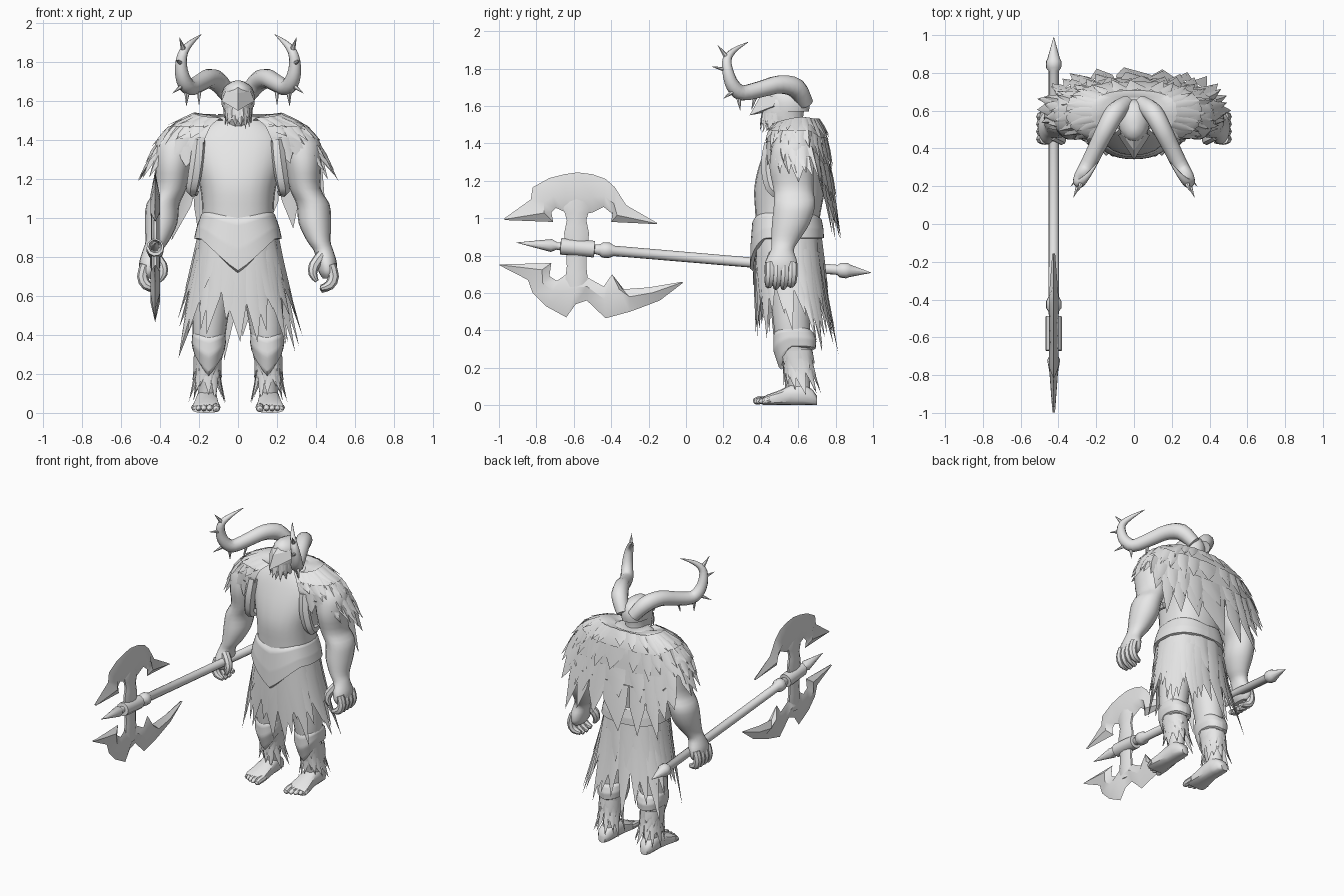
import bpy, bmesh, math, random
from mathutils import Vector as V

random.seed(7)
grey = bpy.data.materials.new("plain_grey")
grey.diffuse_color = (0.8, 0.8, 0.8, 1)


def finish(name, bm, mirror=False, angle=40, solid=True):
    if solid:
        bmesh.ops.recalc_face_normals(bm, faces=bm.faces)
    me = bpy.data.meshes.new(name)
    bm.to_mesh(me)
    bm.free()
    me.materials.append(grey)
    for p in me.polygons:
        p.use_smooth = True
    me.set_sharp_from_angle(angle=math.radians(angle))
    ob = bpy.data.objects.new(name, me)
    bpy.context.collection.objects.link(ob)
    if mirror:
        ob.modifiers.new("mirror", 'MIRROR').use_mirror_merge = False
    return ob


def spline(rows, k):
    """Catmull-Rom resampling of tuples."""
    if k < 2:
        return rows
    out = []
    for i in range(len(rows) - 1):
        a, b, c, d = (rows[max(0, min(len(rows) - 1, i + j))] for j in (-1, 0, 1, 2))
        for s in range(k):
            t = s / k
            out.append(tuple(0.5 * (2 * q + (r - p) * t + (2 * p - 5 * q + 4 * r - w) * t * t
                       + (3 * q - p - 3 * r + w) * t ** 3) for p, q, r, w in zip(a, b, c, d)))
    return out + [rows[-1]]


def add_loft(bm, rings):
    vs = [[bm.verts.new(p) for p in r] for r in rings]
    n = len(vs[0])
    for r0, r1 in zip(vs, vs[1:]):
        for i in range(n):
            j = (i + 1) % n
            bm.faces.new((r0[i], r0[j], r1[j], r1[i]))
    bm.faces.new(vs[0])
    bm.faces.new(vs[-1])


def sup(x, p):
    return math.copysign(abs(x) ** p, x)


def stack(name, rows, n=18, p=1.0, k=3, **kw):
    """Loft of horizontal rings (x, y, z, rx, ry)."""
    bm = bmesh.new()
    add_loft(bm, [[V((x + rx * sup(math.cos(2 * math.pi * i / n), p),
                      y + ry * sup(math.sin(2 * math.pi * i / n), p), z)) for i in range(n)]
                  for x, y, z, rx, ry in spline(rows, k)])
    return finish(name, bm, **kw)


def add_tube(bm, rows, n=8, k=1):
    """Tube through (x, y, z, r) rows."""
    rows = spline(rows, k)
    pts = [V(r[:3]) for r in rows]
    tan = [(pts[min(i + 1, len(pts) - 1)] - pts[max(i - 1, 0)]).normalized() for i in range(len(pts))]
    u, rings = tan[0].orthogonal().normalized(), []
    for i, c in enumerate(pts):
        if i:
            u = tan[i - 1].rotation_difference(tan[i]) @ u
        w = tan[i].cross(u)
        rings.append([c + max(rows[i][3], .001) * (u * math.cos(2 * math.pi * j / n)
                      + w * math.sin(2 * math.pi * j / n)) for j in range(n)])
    add_loft(bm, rings)


def tubes(name, lists, n=8, k=1, **kw):
    bm = bmesh.new()
    for rows in lists:
        add_tube(bm, rows, n, k)
    return finish(name, bm, **kw)


def wrap(keys, cx=0, p=0.85, dz=lambda a, t: 0):
    """Surface around the body: angle a from the front, t down the keys (t, rx, ry, cy, z)."""
    def f(a, t):
        i = 0
        while i < len(keys) - 2 and t > keys[i + 1][0]:
            i += 1
        k0, k1 = keys[i], keys[i + 1]
        s = (t - k0[0]) / (k1[0] - k0[0])
        rx, ry, cy, z = (q + (r - q) * s for q, r in zip(k0[1:], k1[1:]))
        return V((cx + rx * sup(math.sin(a), p), cy - ry * sup(math.cos(a), p), z + dz(a, t)))
    return f


def add_sheet(bm, f, a0, a1, n, t0, t1, m):
    g = [[bm.verts.new(f(a0 + (a1 - a0) * i / n, t0 + (t1 - t0) * j / m)) for i in range(n + 1)]
         for j in range(m + 1)]
    for j in range(m):
        for i in range(n):
            bm.faces.new((g[j][i], g[j + 1][i], g[j + 1][i + 1], g[j][i + 1]))


def shag(name, f, a0, a1, rows, sheet, lift=0.02, **kw):
    """Sheet covered with rows (t, length, count) of pointed overlapping tufts."""
    bm = bmesh.new()
    add_sheet(bm, f, a0, a1, 32, 0, sheet, 8)
    for t, length, count in rows:
        for i in range(count):
            da = (a1 - a0) / count
            a = a0 + da * (i + .5 + random.uniform(-.2, .2))
            ln = length * random.uniform(.7, 1.2)
            lean = da * random.uniform(-.3, .3)
            def at(fa, ft, up):
                b = a + da * fa + lean * ft
                b = max(a0, min(a1, b))
                return bm.verts.new(f(b, t + ln * ft) + V((math.sin(b), -math.cos(b), 0)) * up)
            l0, r0, c0 = at(-.55, 0, .002), at(.55, 0, .002), at(0, 0, lift * .4)
            l1, r1, c1 = at(-.47, .45, .003), at(.42, .45, .003), at(0, .45, lift * .8)
            tip = at(.1, 1, lift)
            for q in ((l0, l1, c1, c0), (c0, c1, r1, r0), (l1, tip, c1), (c1, tip, r1)):
                bm.faces.new(q)
    return finish(name, bm, solid=False, angle=50, **kw)


# Torso, neck and head
stack("torso", [(0, .54, .92, .19, .165), (0, .545, 1.03, .183, .175), (0, .555, 1.16, .195, .19),
                (0, .575, 1.28, .235, .185), (0, .59, 1.4, .255, .155), (0, .595, 1.47, .20, .125),
                (0, .595, 1.52, .10, .09)], n=24, p=.85)
stack("head", [(0, .57, 1.44, .075, .08), (0, .54, 1.5, .07, .09), (0, .52, 1.55, .075, .11),
               (0, .53, 1.62, .08, .11), (0, .54, 1.66, .06, .09)], n=14)
stack("helmet", [(0, .55, 1.57, .082, .11), (0, .55, 1.62, .086, .113), (0, .54, 1.67, .07, .1),
                 (0, .53, 1.70, .03, .05), (0, .52, 1.705, .004, .006)], n=14, k=2)
bm = bmesh.new()
visor = [bm.verts.new(p) for p in ((0, .50, 1.705), (.065, .48, 1.65), (.084, .47, 1.6), (0, .34, 1.55),
                                   (-.084, .47, 1.6), (-.065, .48, 1.65), (0, .39, 1.64), (0, .5, 1.58))]
for q in ((0, 1, 6), (1, 2, 3, 6), (0, 6, 5), (6, 3, 4, 5), (2, 7, 3), (3, 7, 4)):
    bm.faces.new([visor[i] for i in q])
finish("visor", bm, angle=25)
shag("beard", wrap([(0, .07, .11, .52, 1.575), (1, .055, .105, .51, 1.46)]), -1.5, 1.5,
     [(.1, .6, 9), (.4, .6, 8)], .6, .012)

# Horns with spikes
tubes("horn", [[(.04, .64, 1.615, .042), (.10, .59, 1.695, .053), (.15, .50, 1.715, .05),
                (.20, .40, 1.69, .045), (.25, .30, 1.67, .042), (.28, .25, 1.71, .038),
                (.292, .225, 1.78, .031), (.28, .22, 1.85, .024), (.24, .26, 1.9, .014),
                (.19, .33, 1.94, .002)]], n=10, k=3, mirror=True)
tubes("horn_spike", [[(*a, .018), (*b, .001)] for a, b in (
    ((.26, .28, 1.66), (.265, .29, 1.575)), ((.20, .38, 1.68), (.2, .35, 1.58)),
    ((.27, .27, 1.69), (.335, .2, 1.64)), ((.285, .23, 1.79), (.32, .14, 1.81)),
    ((.275, .225, 1.85), (.3, .17, 1.925)))], n=6, mirror=True)

# Arms, hands
stack("arm", [(.28, .58, 1.45, .09, .09), (.32, .575, 1.38, .105, .115), (.335, .565, 1.27, .092, .12),
              (.345, .575, 1.15, .08, .108), (.385, .58, 1.07, .085, .112), (.395, .56, .97, .083, .102),
              (.415, .53, .88, .06, .075), (.44, .515, .83, .05, .062), (.455, .51, .77, .052, .085),
              (.46, .51, .72, .045, .085), (.46, .51, .69, .025, .06)], mirror=True)
tubes("finger", [[(.475, y, .76, .027), (.49, y, .70, .028), (.47, y - .005, .655, .026),
                  (.425, y - .01, .628 + e, .014)] for y, e in
                 ((.45, .01), (.49, 0), (.53, 0), (.568, .015))]
      + [[(.43, .47, .81, .028), (.39, .45, .755, .028), (.385, .44, .71, .022), (.405, .44, .675, .01)]],
      k=2, mirror=True)

# Vest edge by the armhole
tubes("vest_edge", [[(.2, .45, 1.40, .032), (.21, .435, 1.3, .036), (.225, .445, 1.2, .035),
                     (.235, .475, 1.14, .03), (.22, .56, 1.13, .02)]], n=6, k=2, mirror=True)

# Fur mantle, sloping at the collar and hanging lower at the back
mantle = wrap([(0, .11, .07, .60, 1.52), (.2, .22, .11, .595, 1.54), (.45, .35, .155, .592, 1.47),
               (.75, .42, .17, .595, 1.37), (1, .46, .175, .612, 1.27)], p=.78,
              dz=lambda a, t: (.05 * t - .05 * max(0, 1 - t * 1.3)) * max(0, math.cos(a))
              - .19 * t * t * min(1, max(0, (-.35 - math.cos(a)) * 2.5)))
shag("fur_mantle", mantle, .32, 2 * math.pi - .32,
     [(.2, .3, 21), (.45, .32, 23), (.7, .34, 23), (.85, .33, 21)], .85, .022)

# Belt with pointed front flap
bm = bmesh.new()
belt = wrap([(0, .178, .172, .54, 1.0), (.1, .19, .186, .54, 1.0), (.6, .213, .196, .54, 1.0),
             (1, .225, .197, .54, 1.0), (1.05, .2, .18, .54, 1.0)],
            dz=lambda a, t: .03 * (1 - t) * min(1, abs(math.sin(a)) * 1.2)
            - t * (.105 + .165 * max(0, 1 - abs(a) / 1.0) ** 1.3))
add_sheet(bm, belt, -math.pi, math.pi, 40, 0, 1.05, 21)
finish("belt", bm, solid=False)

# Ragged skirt of long strips, longer behind
skirt = wrap([(0, .19, .175, .54, .98), (.5, .235, .182, .555, .71), (1, .30, .20, .59, .45)],
             dz=lambda a, t: -.07 * t * max(0, abs(math.cos(a)) - .3) - .07 * t * max(0, -math.cos(a)))
shag("skirt", skirt, -math.pi, math.pi, [(.1, .6, 13), (.25, .75, 15), (.36, .75, 17)], .45, .018)

# Legs, knee guards, shin fur
stack("leg", [(.11, .55, .85, .1, .13), (.125, .56, .65, .1, .115), (.145, .565, .45, .088, .1),
              (.15, .575, .33, .078, .092), (.153, .59, .22, .06, .075), (.158, .605, .1, .048, .058),
              (.16, .61, .05, .05, .06)], mirror=True)
bm = bmesh.new()
guard = wrap([(0, .076, .093, .575, .40), (.15, .085, .108, .575, .40), (.55, .088, .115, .582, .40),
              (1, .08, .098, .595, .40), (1.05, .068, .085, .595, .40)], cx=.15,
             dz=lambda a, t: -t * (.1 + .1 * max(0, 1 - abs(a) / 1.3)) + .015 * abs(math.sin(a)))
add_sheet(bm, guard, -math.pi, math.pi, 28, 0, 1.05, 14)
finish("knee_guard", bm, mirror=True, solid=False)
shag("shin_fur", wrap([(0, .07, .085, .59, .30), (.55, .06, .074, .605, .19), (1, .082, .09, .622, .07)],
                      cx=.157),
     -math.pi, math.pi, [(.05, .5, 9), (.25, .5, 10), (.45, .55, 11)], .5, .012, mirror=True)

# Feet and toes
bm = bmesh.new()
foot = [(.70, .163, .025, .05), (.675, .162, .046, .085), (.62, .16, .055, .12), (.56, .16, .056, .11),
        (.50, .162, .064, .08), (.43, .165, .073, .055), (.41, .165, .07, .04)]
add_loft(bm, [[V((x + w * sup(math.cos(i * math.pi / 6), .7), y, h / 2 + h / 2 * sup(math.sin(i * math.pi / 6), .7)))
               for i in range(12)] for y, x, w, h in foot])
finish("foot", bm, mirror=True)
tubes("toe", [[(x, .45, .03, r), (x, y + .03, .027, r), (x, y + .008, .02, r * .8), (x, y, .016, r * .3)]
              for x, y, r in ((.112, .36, .022), (.146, .365, .017), (.175, .375, .016),
                              (.202, .39, .015), (.226, .41, .014))], mirror=True)

# Axe shaft with collars, spear tip and end spike
AX = -.425
tubes("axe_shaft", [[(AX, y, .83 - .085 * (y + .44), r) for y, r in (
    (-.905, .001), (-.72, .035), (-.69, .02), (-.672, .022), (-.67, .045), (-.49, .045), (-.488, .025),
    (-.46, .03), (-.445, .042), (-.41, .042), (-.385, .028), (.81, .027), (.825, .04), (.86, .042),
    (.875, .034), (.99, .001))]], n=10, angle=40)
stack("axe_neck", [(AX, -.585, z, .022, w) for z, w in
                   ((.60, .05), (.68, .062), (.74, .055), (.84, .06), (.92, .07), (.99, .055), (1.06, .075),
                    (1.12, .05))], n=10, k=2)


def blade(name, stations):
    bm = bmesh.new()
    rings = []
    for oy, oz, iy, iz in stations:
        o, i = V((AX, oy, oz)), V((AX, iy, iz))
        mid = i.lerp(o, .4)
        w = V((min(.024, .006 + .2 * (o - i).length), 0, 0))
        rings.append([o, mid + w, i, mid - w])
    add_loft(bm, rings)
    finish(name, bm, angle=40)


# Crescent blades: outer edge then inner edge (y, z)
blade("upper_blade", [(-.97, 1.0, -.97, .99), (-.83, 1.10, -.71, .98), (-.82, 1.165, -.72, 1.03),
                      (-.73, 1.215, -.695, 1.055), (-.65, 1.235, -.64, 1.03), (-.58, 1.245, -.58, 1.02),
                      (-.50, 1.235, -.50, 1.03), (-.43, 1.21, -.44, 1.06), (-.38, 1.165, -.39, 1.02),
                      (-.32, 1.07, -.40, .98), (-.155, .975, -.155, .968)])
blade("lower_blade", [(-.997, .748, -.997, .753), (-.845, .67, -.72, .76), (-.82, .60, -.73, .69),
                      (-.75, .53, -.69, .665), (-.64, .47, -.64, .70), (-.59, .54, -.58, .69),
                      (-.53, .56, -.53, .685), (-.43, .465, -.44, .635), (-.30, .50, -.395, .70),
                      (-.245, .52, -.34, .62), (-.14, .56, -.2, .63), (-.015, .655, -.02, .66)])
